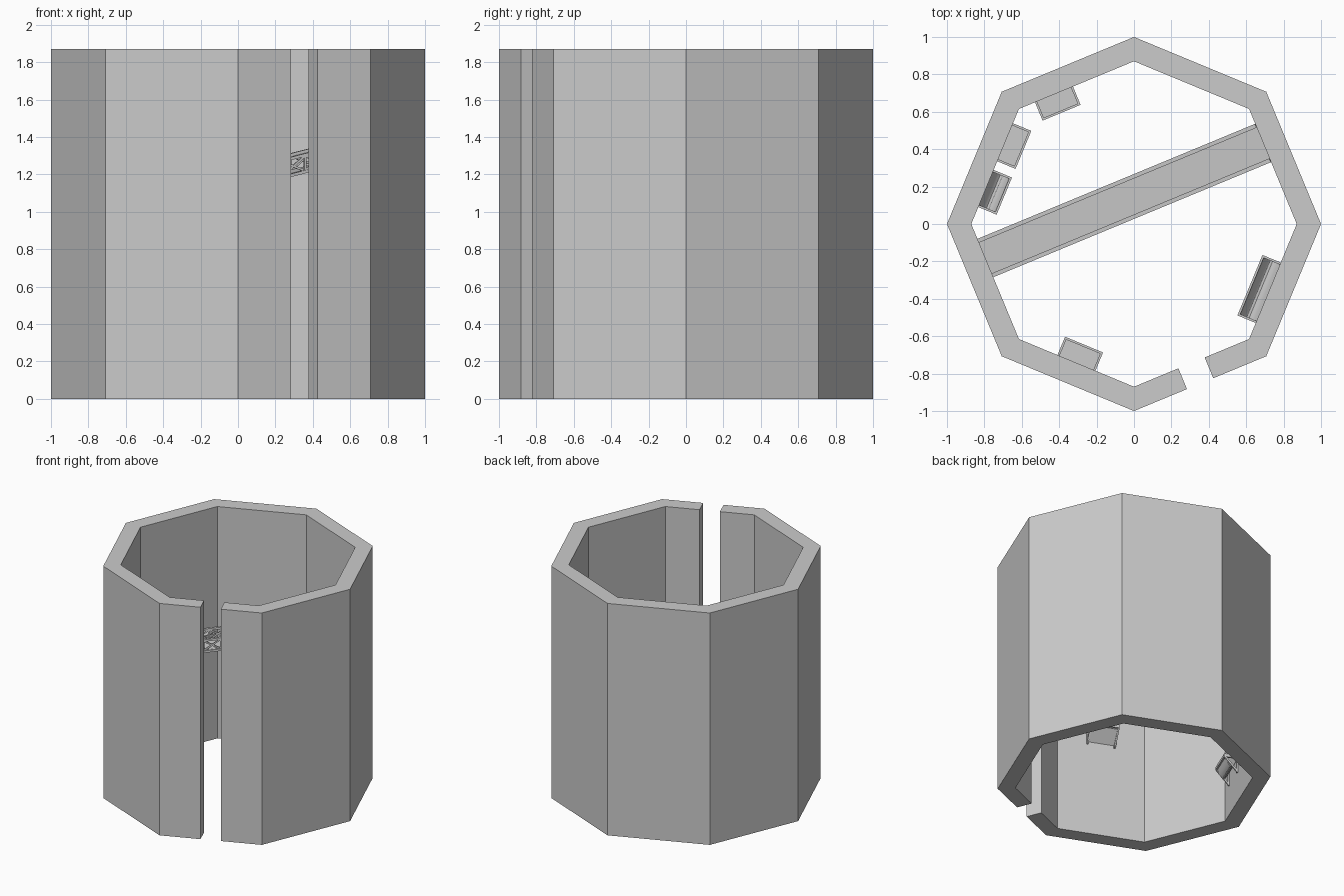
import bpy, bmesh, math
from mathutils import Vector, Matrix

if "Cube" in bpy.data.objects:
    bpy.data.objects.remove(bpy.data.objects["Cube"])

H = 1.87            # wall height
R_OUT, R_IN = 1.0, 0.87
APO = R_IN * math.cos(math.pi / 8)   # distance from centre to inner wall faces


def make(name, bm):
    bmesh.ops.recalc_face_normals(bm, faces=bm.faces)
    me = bpy.data.meshes.new(name)
    bm.to_mesh(me)
    bm.free()
    ob = bpy.data.objects.new(name, me)
    bpy.context.collection.objects.link(ob)
    return ob


def prism(bm, pts, vec):
    """Extrude a closed outline of 3D points along vec."""
    face = bm.faces.new([bm.verts.new(p) for p in pts])
    ext = bmesh.ops.extrude_face_region(bm, geom=[face], use_keep_orig=True)
    bmesh.ops.translate(bm, vec=vec, verts=[g for g in ext["geom"] if isinstance(g, bmesh.types.BMVert)])


def beam(bm, p, q, w, h):
    """Bar from p to q, w wide across y and h thick in the xz plane."""
    p, q = Vector(p), Vector(q)
    d = (q - p).normalized()
    n = Vector((-d.z, 0, d.x)) * h / 2
    y = Vector((0, w / 2, 0))
    prism(bm, [p - n - y, q - n - y, q + n - y, p + n - y], y * 2)


# Octagonal wall, open at the slot in one front face
def corner(r, k):
    a = math.radians(-45 + 45 * k)
    return Vector((r * math.cos(a), r * math.sin(a), 0))


a = math.radians(-67.5)
normal = Vector((math.cos(a), math.sin(a), 0))
tangent = Vector((-math.sin(a), math.cos(a), 0))
half_gap = 0.076
c8 = math.cos(math.pi / 8)
outer = [normal * R_OUT * c8 + tangent * half_gap] + [corner(R_OUT, k) for k in range(8)]
outer.append(normal * R_OUT * c8 - tangent * half_gap)
inner = [normal * APO + tangent * half_gap] + [corner(R_IN, k) for k in range(8)]
inner.append(normal * APO - tangent * half_gap)
bm = bmesh.new()
prism(bm, outer + inner[::-1], Vector((0, 0, H)))
make("octagonal_wall", bm)

# Sloping bridge across the room: deck plus two lattice sides
SLOPE, BASE, OFFSET = 0.235, 1.165, 0.136
bridge_frame = Matrix.Rotation(math.radians(22.5), 4, 'Z') @ Matrix.Translation((0, OFFSET, 0))


def zc(x, dz=0.0):
    return BASE + SLOPE * x + dz


bm = bmesh.new()
prism(bm, [(-APO, -0.1, zc(-APO, -0.05)), (APO, -0.1, zc(APO, -0.05)),
           (APO, -0.1, zc(APO, -0.035)), (-APO, -0.1, zc(-APO, -0.035))], Vector((0, 0.2, 0)))
make("bridge_deck", bm).matrix_world = bridge_frame

bays = 12
step = 2 * APO / bays
for side, name in ((-1, "bridge_side_near"), (1, "bridge_side_far")):
    bm = bmesh.new()
    y = side * 0.1
    for dz in (-0.045, 0.045):
        beam(bm, (-APO, y, zc(-APO, dz)), (APO, y, zc(APO, dz)), 0.022, 0.016)
    for i in range(bays):
        x0, x1 = -APO + i * step, -APO + (i + 1) * step
        beam(bm, (x0, y, zc(x0, -0.04)), (x1, y, zc(x1, 0.04)), 0.012, 0.012)
        beam(bm, (x0, y, zc(x0, 0.04)), (x1, y, zc(x1, -0.04)), 0.010, 0.012)
        if i:
            beam(bm, (x0, y, zc(x0, -0.04)), (x0, y, zc(x0, 0.04)), 0.014, 0.012)
    make(name, bm).matrix_world = bridge_frame


# Wall shelves: local x points into the room, y runs along the wall
def shelf(name, wall_deg, t0, t1, z, curved=False):
    frame = (Matrix.Rotation(math.radians(wall_deg), 4, 'Z') @ Matrix.Translation((APO, 0, z))
             @ Matrix.Diagonal((-1, 1, 1, 1)))
    D, T, rim = 0.106, 0.14, 0.012
    bm = bmesh.new()
    # end frames with a diagonal brace under the tray
    for y in (t0 + rim / 2, t1 - rim / 2):
        beam(bm, (0, y, T - 0.012), (D, y, T - 0.012), rim, 0.024)
        beam(bm, (0.006, y, 0), (0.006, y, T), rim, 0.012)
        beam(bm, (0.006, y, 0.01), (D - 0.006, y, T - 0.02), rim, 0.014)
    # front lip
    beam(bm, (D - rim, (t0 + t1) / 2, T - 0.012), (D, (t0 + t1) / 2, T - 0.012), t1 - t0, 0.024)
    if curved:
        # scooped floor curving up to the wall
        r = D - rim
        arc = [(r - r * math.sin(k * math.pi / 20), t0 + rim, T - 0.02 - r * 0.9 * math.cos(k * math.pi / 20) + r * 0.75)
               for k in range(11)]
        arc = [(r - p[0], p[1], T - 0.01 - 0.07 * (1 - (2 * (p[0]) / r - 1) ** 2)) for p in arc]
        low = [(x, y, zz - 0.012) for x, y, zz in arc[::-1]]
        prism(bm, arc + low, Vector((0, t1 - t0 - 2 * rim, 0)))
    else:
        beam(bm, (0, (t0 + t1) / 2, T - 0.022), (D - rim, (t0 + t1) / 2, T - 0.022), t1 - t0 - 2 * rim, 0.012)
        # sloping underside panel
        beam(bm, (0.004, (t0 + t1) / 2, 0.02), (D - 0.012, (t0 + t1) / 2, T - 0.03), t1 - t0 - 2 * rim, 0.006)
    ob = make(name, bm)
    bm = bmesh.new()
    bm.from_mesh(ob.data)
    bmesh.ops.transform(bm, matrix=frame, verts=bm.verts)
    bmesh.ops.recalc_face_normals(bm, faces=bm.faces)
    bm.to_mesh(ob.data)
    bm.free()
    if curved:
        bpy.context.view_layer.objects.active = ob
        ob.select_set(True)
        bpy.ops.object.shade_smooth_by_angle(angle=math.radians(30))
        ob.select_set(False)


shelf("shelf_back", 112.5, 0.02, 0.24, 0.90)
shelf("shelf_left_rear", 157.5, -0.25, -0.03, 0.77)
shelf("scoop_left", 157.5, 0.02, 0.235, 0.24, True)
shelf("shelf_front", 247.5, -0.11, 0.11, 0.75)
shelf("scoop_right", 337.5, -0.24, 0.11, 0.45, True)
